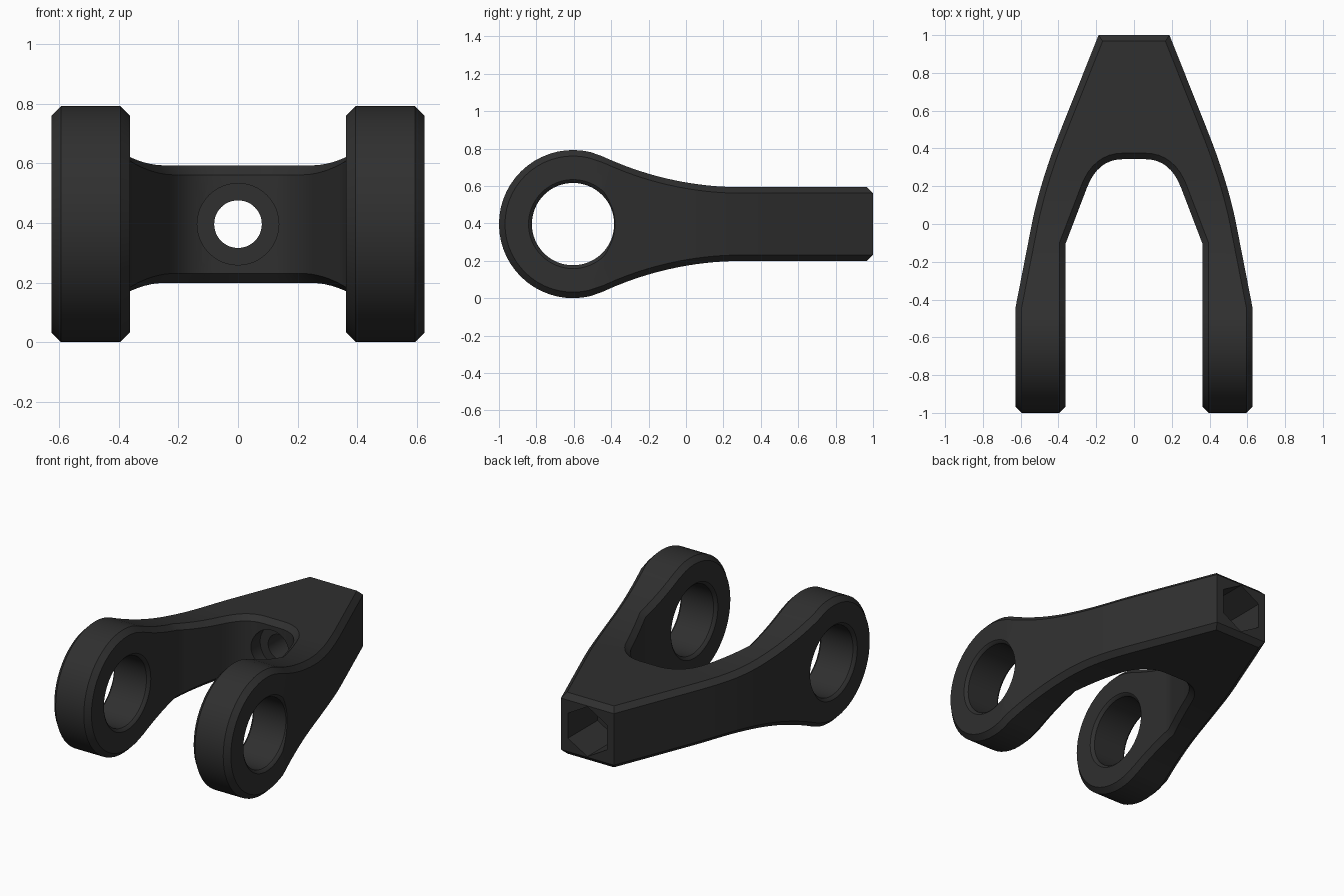
import bpy, bmesh, math
from mathutils import Vector

if "Cube" in bpy.data.objects:
    bpy.data.objects.remove(bpy.data.objects["Cube"])

C = 0.032                      # chamfer width
R, EY, CZ = 0.396, -0.604, 0.396   # eye radius, eye centre y, mid height
HB = 0.197                     # half height of the flat end

dark = bpy.data.materials.new("dark_grey_metal")
dark.diffuse_color = (0.029, 0.029, 0.029, 1)
dark.use_nodes = True
dark.node_tree.nodes["Principled BSDF"].inputs["Base Color"].default_value = dark.diffuse_color


def half_height(y):
    # concave neck blending from the round eye to the flat end
    if y > 0.3:
        return HB
    return HB + 1.77 - math.sqrt(1.77 ** 2 - (0.3 - y) ** 2)


def outer_x(y):
    # straight, curved, then straight taper
    if y < 0:
        return 0.541 - 0.195 * y
    if y > 0.487:
        return 0.392 - 0.398 * (y - 0.487)
    t = (-0.454 + math.sqrt(0.206116 + 0.132 * y)) / 0.066
    return 0.541 * (1 - t) ** 2 + 0.991 * t * (1 - t) + 0.392 * t * t


def inner_x(y):
    return 0.363 if y < -0.106 else 0.363 - 0.382 * (y + 0.106)


def offset(pts, side):
    # mitred parallel of a polyline
    norms = []
    for a, b in zip(pts, pts[1:]):
        d = (b - a).normalized()
        norms.append(Vector((d.y, -d.x)) * side)
    out = []
    for i, p in enumerate(pts):
        n0, n1 = norms[max(i - 1, 0)], norms[min(i, len(norms) - 1)]
        out.append(p + (n0 + n1) * (C / (1 + n0.dot(n1))))
    return out


# plan outlines of one arm, running from the eye to the centre line
ys = [-0.44, -0.38, -0.32, -0.26, -0.2, -0.15, -0.106, -0.05, 0, 0.05, 0.1, 0.15, 0.19]
inner = [Vector((inner_x(y), y)) for y in ys]
outer = [Vector((outer_x(y), y)) for y in ys]
a, b, c = Vector((0.25, 0.19)), Vector((0.192, 0.343)), Vector((0.06, 0.343))
ends = [0.25, 0.31, 0.37, 0.43, 0.487, 0.65, 0.82, 1.0]
for i, y in enumerate(ends):
    t = (i + 1) / len(ends)
    inner.append(a * (1 - t) ** 2 + b * 2 * t * (1 - t) + c * t * t)
    outer.append(Vector((outer_x(y), y)))
inner.append(Vector((0, 0.343)))
outer.append(Vector((0, 1)))

# upper half of each chamfered cross-section: wall, top, top, wall
sections = []
for k in range(17):
    th = math.radians(6.5 * k)
    cs, sn = math.cos(th), math.sin(th)
    wall = (EY - (R - C) * cs, (R - C) * sn)
    top = (EY - R * cs, R * sn)
    sections.append([(0.363, *wall), (0.363 + C, *top), (0.627 - C, *top), (0.627, *wall)])
for wi, ti, to, wo in zip(inner, offset(inner, 1), offset(outer, -1), outer):
    sections.append([(wi.x, wi.y, half_height(wi.y) - C), (ti.x, ti.y, half_height(ti.y)),
                     (to.x, to.y, half_height(to.y)), (wo.x, wo.y, half_height(wo.y) - C)])


def finish(bm, name):
    bmesh.ops.remove_doubles(bm, verts=bm.verts, dist=1e-5)
    bmesh.ops.recalc_face_normals(bm, faces=bm.faces)
    me = bpy.data.meshes.new(name)
    bm.to_mesh(me)
    bm.free()
    me.materials.append(dark)
    ob = bpy.data.objects.new(name, me)
    bpy.context.collection.objects.link(ob)
    return ob


# fork body: both arms skinned through the sections
bm = bmesh.new()
for s in (1, -1):
    rings = []
    for sec in sections:
        loop = [(x, y, CZ + z) for x, y, z in sec] + [(x, y, CZ - z) for x, y, z in reversed(sec)]
        rings.append([bm.verts.new((s * x, y, z)) for x, y, z in loop])
    for r0, r1 in zip(rings, rings[1:]):
        for i in range(8):
            j = (i + 1) % 8
            bm.faces.new((r0[i], r0[j], r1[j], r1[i]))
fork = finish(bm, "fork_body")


def lathe(name, profile, axis, n, centre=0.0):
    # turned cutter along x or y; profile holds (position, radius)
    bm = bmesh.new()
    rings = []
    for p, r in profile:
        ring = []
        for i in range(n):
            ang = 2 * math.pi * i / n
            u, z = centre + r * math.sin(ang), CZ + r * math.cos(ang)
            ring.append(bm.verts.new((p, u, z) if axis == "x" else (u, p, z)))
        rings.append(ring)
    for r0, r1 in zip(rings, rings[1:]):
        for i in range(n):
            j = (i + 1) % n
            bm.faces.new((r0[i], r0[j], r1[j], r1[i]))
    bm.faces.new(rings[0])
    bm.faces.new(rings[-1])
    return finish(bm, name)


# eye holes with eased rims, stepped bolt bore, hexagonal nut pocket
eye = [(0.33, 0.238), (0.363, 0.238), (0.37, 0.228), (0.381, 0.22),
       (0.609, 0.22), (0.62, 0.228), (0.627, 0.238), (0.66, 0.238)]
cutters = [
    lathe("eye_cutter_right", eye, "x", 64, EY),
    lathe("eye_cutter_left", [(-p, r) for p, r in eye], "x", 64, EY),
    lathe("bore_cutter", [(0.1, 0.137), (0.42, 0.137), (0.42, 0.08), (0.9, 0.08)], "y", 48),
    lathe("nut_pocket_cutter", [(0.7, 0.16), (1.1, 0.16)], "y", 6),
]
bpy.context.view_layer.objects.active = fork
for cut in cutters:
    cut.hide_render = True
    mod = fork.modifiers.new(cut.name, "BOOLEAN")
    mod.operation = "DIFFERENCE"
    mod.solver = "EXACT"
    mod.object = cut
    bpy.ops.object.modifier_apply(modifier=mod.name)
for cut in cutters:
    bpy.data.objects.remove(cut)

bpy.ops.object.select_all(action="DESELECT")
fork.select_set(True)
bpy.ops.object.shade_smooth_by_angle(angle=math.radians(25))
